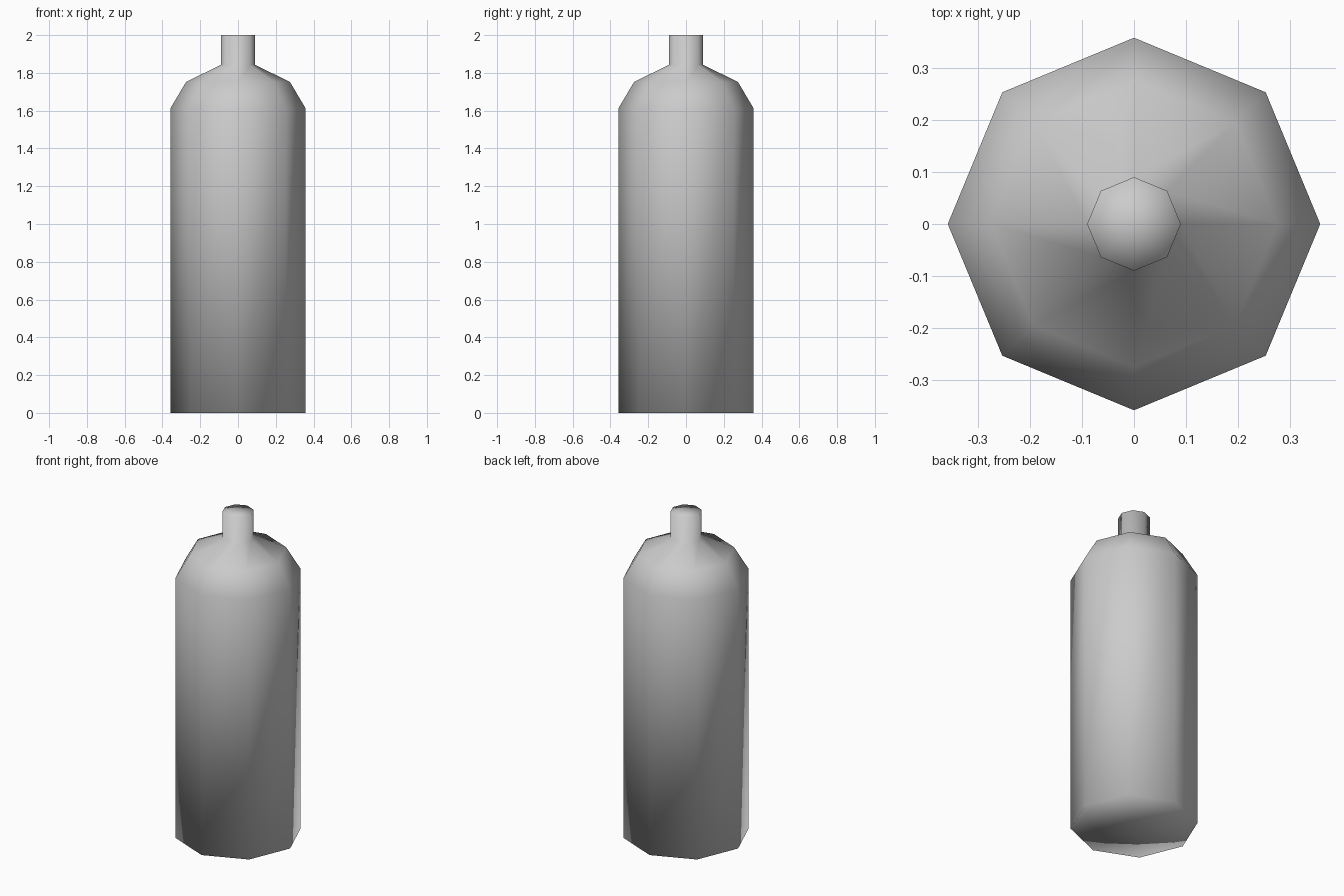
import bpy, bmesh, math

if "Cube" in bpy.data.objects:
    bpy.data.objects.remove(bpy.data.objects["Cube"])

# Half profile of the bottle (radius, height), turned around z with 8 sides
SIDES = 8
PROFILE = [(0, 0), (0.358, 0), (0.358, 1.612), (0.275, 1.752),
           (0.09, 1.843), (0.09, 2.0), (0, 2.0)]

bm = bmesh.new()
verts = [bm.verts.new((r, 0, z)) for r, z in PROFILE]
edges = [bm.edges.new(pair) for pair in zip(verts, verts[1:])]
bmesh.ops.spin(bm, geom=verts + edges, cent=(0, 0, 0), axis=(0, 0, 1),
               angle=math.tau, steps=SIDES)
bmesh.ops.remove_doubles(bm, verts=bm.verts, dist=0.0005)
bmesh.ops.recalc_face_normals(bm, faces=bm.faces)

# Low-poly body with fully smooth shading
for face in bm.faces:
    face.smooth = True
mesh = bpy.data.meshes.new("bottle")
bm.to_mesh(mesh)
bm.free()
bpy.context.collection.objects.link(bpy.data.objects.new("bottle", mesh))
